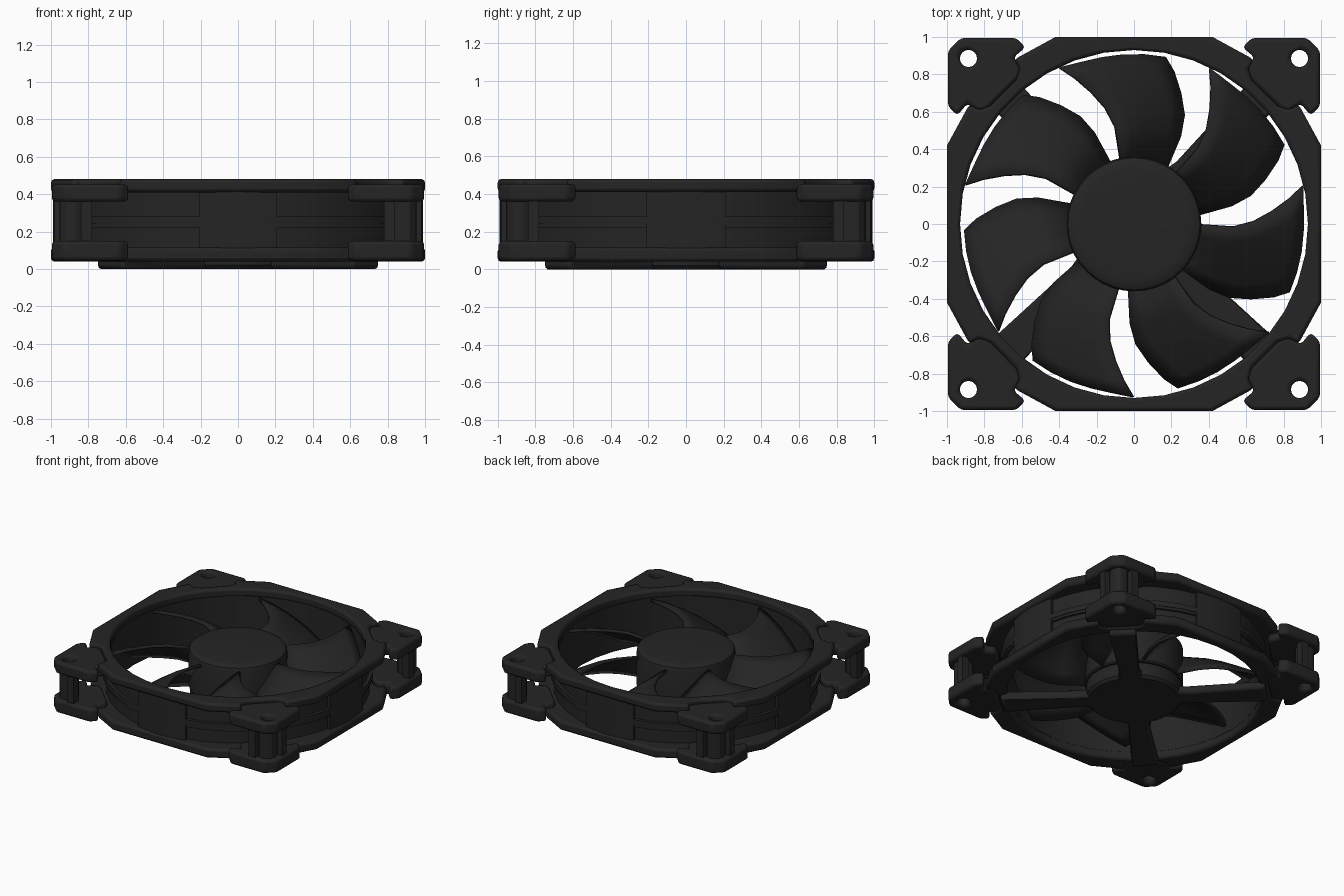
import bpy, bmesh, math
from mathutils import Matrix

if "Cube" in bpy.data.objects:
    bpy.data.objects.remove(bpy.data.objects["Cube"])

black = bpy.data.materials.new("black_plastic")
black.diffuse_color = (0.018, 0.018, 0.018, 1)
black.use_nodes = True
black.node_tree.nodes["Principled BSDF"].inputs["Base Color"].default_value = black.diffuse_color


def finish(name, bm, bevel=0.0):
    bmesh.ops.recalc_face_normals(bm, faces=bm.faces[:])
    me = bpy.data.meshes.new(name)
    bm.to_mesh(me)
    bm.free()
    me.materials.append(black)
    ob = bpy.data.objects.new(name, me)
    bpy.context.collection.objects.link(ob)
    if bevel:
        mod = ob.modifiers.new("bevel", 'BEVEL')
        mod.width, mod.segments = bevel, 2
        mod.limit_method, mod.angle_limit = 'ANGLE', math.radians(35)
    return ob


def circle(r, n, cx=0, cy=0):
    return [(cx + r * math.cos(2 * math.pi * i / n), cy + r * math.sin(2 * math.pi * i / n)) for i in range(n)]


def arc(r, a0, a1, n):
    angles = [math.radians(a0 + (a1 - a0) * i / n) for i in range(n + 1)]
    return [(r * math.cos(a), r * math.sin(a)) for a in angles]


def plate(name, loops, z0, z1, bevel=0.0, turn=0.0):
    """Flat plate: first loop is the outline, further loops are holes."""
    bm = bmesh.new()
    for pts in loops:
        vs = [bm.verts.new((x, y, z0)) for x, y in pts]
        for i, v in enumerate(vs):
            bm.edges.new((v, vs[(i + 1) % len(vs)]))
    bmesh.ops.triangle_fill(bm, use_beauty=True, edges=bm.edges[:])
    up = bmesh.ops.extrude_face_region(bm, geom=bm.faces[:])
    bmesh.ops.translate(bm, verts=[g for g in up["geom"] if isinstance(g, bmesh.types.BMVert)], vec=(0, 0, z1 - z0))
    bmesh.ops.rotate(bm, verts=bm.verts[:], cent=(0, 0, 0), matrix=Matrix.Rotation(turn, 3, 'Z'))
    return finish(name, bm, bevel)


def lathe(name, profile, n):
    bm = bmesh.new()
    rings = [[bm.verts.new((x, y, z)) for x, y in circle(r, n)] for r, z in profile]
    for a, b in zip(rings, rings[1:]):
        for i in range(n):
            j = (i + 1) % n
            bm.faces.new((a[i], a[j], b[j], b[i]))
    bm.faces.new(rings[0])
    bm.faces.new(rings[-1])
    return finish(name, bm)


def rect(x0, x1, y0, y1):
    return [(x0, y0), (x1, y0), (x1, y1), (x0, y1)]


# Frame flanges: four flat sides, cut in at the corners where the pads sit
quarter = [(1, -.42), (1, .42), (.88, .64), (.83, .61), (.77, .63), (.63, .77), (.61, .83), (.64, .88)]
outline = []
for k in range(4):
    c, s = round(math.cos(k * math.pi / 2)), round(math.sin(k * math.pi / 2))
    outline += [(x * c - y * s, x * s + y * c) for x, y in quarter[1:] + [(.42, 1)]]
bore = circle(.93, 36)
plate("top_flange", [outline, bore], .41, .48, .018)
plate("bottom_flange", [outline, bore], .04, .115, .018)

# Duct wall and middle rib
plate("duct_wall", [circle(.965, 36), bore], .10, .42)
plate("duct_rib_lower", [circle(.985, 36), circle(.95, 36)], .22, .24)
plate("duct_rib_upper", [circle(.99, 36), circle(.95, 36)], .24, .28)

# Corner pads with screw holes, posts and screw tube, side blocks and arms
half = [(.62, .78), (.60, .83), (.645, .89), (.58, .945), (.63, .995), (.925, .995)]
pad = half + [(y, x) for x, y in reversed(half)]
hole = circle(.05, 8, .885, .885)
for k in range(4):
    a = k * math.pi / 2
    plate("corner_pad_top", [pad, hole], .36, .453, .02, a)
    plate("corner_pad_bottom", [pad, hole], .045, .15, .02, a)
    plate("screw_tube", [circle(.07, 12, .885, .885), hole], .13, .38, 0, a)
    plate("corner_post_a", [rect(.92, .98, .78, .84)], .13, .38, 0, a)
    plate("corner_post_b", [rect(.78, .84, .92, .98)], .13, .38, 0, a)
    # raised full-depth block in the middle of each side
    block = arc(.99, -12.2, 12.2, 6) + arc(.94, 12.2, -12.2, 6)
    plate("side_block", [block], .10, .42, 0, a)
    # support arm, slightly wider towards the frame
    arm = [(.25, -.10), (.40, -.075), (.97, -.10), (.97, .10), (.40, .075), (.25, .10)]
    plate("support_arm", [arm], 0, .065, .02, a + math.pi / 4)

# Motor base and rotor hub
lathe("motor_base", [(.33, 0), (.35, .02), (.35, .12)], 32)
lathe("rotor_hub", [(.35, .13), (.36, .14), (.36, .415), (.353, .435), (.335, .447), (.29, .452)], 40)

# Seven swept blades: (radius, leading angle, trailing angle)
stations = [(.34, 102, 60), (.53, 101, 62.5), (.64, 104, 65.5), (.74, 108, 70.5), (.84, 112, 75.5), (.925, 115.5, 79.5)]
steps = 5
for k in range(7):
    bm = bmesh.new()
    rows = []
    for r, lead, trail in stations:
        row = []
        for i in range(steps + 1):
            t = i / steps
            a = math.radians(lead + (trail - lead) * t + k * 360 / 7)
            # the tip pulls back from the duct behind its leading point
            rr = r - (.02 * min(1, 4 * t) if r > .9 else 0)
            row.append(bm.verts.new((rr * math.cos(a), rr * math.sin(a), .405 - .27 * t ** 1.25)))
        rows.append(row)
    for p, q in zip(rows, rows[1:]):
        for i in range(steps):
            bm.faces.new((p[i], p[i + 1], q[i + 1], q[i]))
    blade = finish("fan_blade", bm)
    mod = blade.modifiers.new("thickness", 'SOLIDIFY')
    mod.thickness, mod.offset = .022, 0

# Smooth shading with sharp edges kept
for ob in bpy.context.scene.objects:
    ob.select_set(True)
    bpy.context.view_layer.objects.active = ob
bpy.ops.object.shade_smooth_by_angle(angle=math.radians(30))
